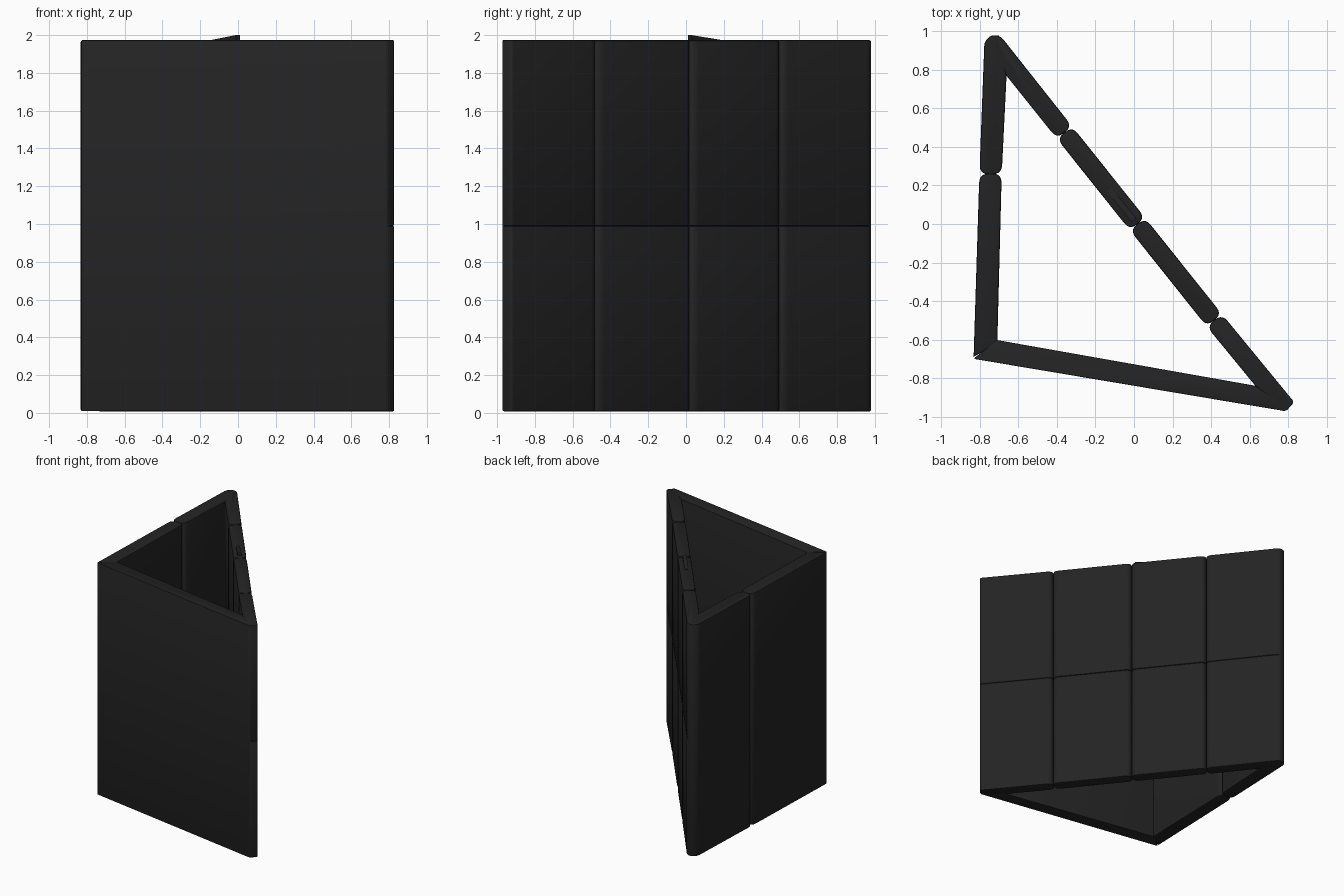
import bpy, bmesh
from mathutils import Vector

if "Cube" in bpy.data.objects:
    bpy.data.objects.remove(bpy.data.objects["Cube"])

mat = bpy.data.materials.new("matte black")
mat.diffuse_color = (0.017, 0.017, 0.017, 1)
mat.use_nodes = True
mat.node_tree.nodes["Principled BSDF"].inputs["Base Color"].default_value = mat.diffuse_color

BOTTOM, MIDDLE, TOP = 0.01, 0.99, 1.973


def outline(corners):
    """Footprint from (x, y, rounding) corners."""
    pts, n = [], len(corners)
    for i, (x, y, r) in enumerate(corners):
        p = Vector((x, y))
        if r == 0:
            pts.append(p)
            continue
        a = p + (Vector(corners[i - 1][:2]) - p).normalized() * r
        b = p + (Vector(corners[(i + 1) % n][:2]) - p).normalized() * r
        for k in range(6):
            t = k / 5
            pts.append(a * (1 - t) ** 2 + p * 2 * t * (1 - t) + b * t * t)
    return pts


def panel(name, corners, z0, z1, edge=0.01):
    """Upright padded panel with softened top and bottom rims."""
    bm = bmesh.new()
    face = bm.faces.new([bm.verts.new((p.x, p.y, z0)) for p in outline(corners)])
    up = bmesh.ops.extrude_face_region(bm, geom=[face])["geom"]
    bmesh.ops.translate(bm, vec=(0, 0, z1 - z0),
                        verts=[v for v in up if isinstance(v, bmesh.types.BMVert)])
    if edge:
        rims = [e for e in bm.edges if abs(e.verts[0].co.z - e.verts[1].co.z) < 1e-6]
        bmesh.ops.bevel(bm, geom=rims, offset=edge, segments=2, profile=0.5,
                        affect='EDGES', clamp_overlap=True)
    bmesh.ops.recalc_face_normals(bm, faces=bm.faces)
    me = bpy.data.meshes.new(name)
    bm.to_mesh(me)
    bm.free()
    me.materials.append(mat)
    ob = bpy.data.objects.new(name, me)
    bpy.context.collection.objects.link(ob)
    bpy.context.view_layer.objects.active = ob
    ob.select_set(True)
    bpy.ops.object.shade_smooth_by_angle(angle=0.6)
    ob.select_set(False)
    return ob


# Plain front panel
panel("front_panel", [(-0.835, -0.70, 0.015), (0.785, -0.972, 0.01),
                      (0.80, -0.96, 0), (0.63, -0.84, 0),
                      (-0.71, -0.603, 0)], BOTTOM, TOP, 0.006)

# Left wall: two tall strips meeting at a rounded fold
panel("left_strip_front", [(-0.833, -0.69, 0), (-0.71, -0.62, 0),
                           (-0.687, 0.262, 0.05), (-0.803, 0.262, 0.05)],
      BOTTOM, TOP)
panel("left_strip_back", [(-0.803, 0.258, 0.05), (-0.687, 0.258, 0.05),
                          (-0.662, 0.77, 0), (-0.70, 0.98, 0.01),
                          (-0.745, 0.98, 0.02), (-0.777, 0.945, 0.02)],
      BOTTOM, TOP)

# Slanted wall: four columns by two rows of padded tiles
start, end, half = Vector((-0.70, 0.90)), Vector((0.76, -0.93)), 0.051
along = (end - start).normalized()
side = Vector((-along.y, along.x))


def rail(y, s):
    """Point on the outer (s=1) or inner (s=-1) face near centre height y."""
    p = start + (end - start) * ((y - start.y) / (end.y - start.y)) + side * half * s
    return (p.x, p.y, 0.045)


folds = [0.475, 0.0, -0.50]
back_corner = [(-0.662, 0.77, 0), (-0.745, 0.98, 0.02),
               (-0.695, 0.98, 0.03), (-0.66, 0.935, 0.02)]
right_corner = [(0.832, -0.925, 0.015), (0.79, -0.972, 0.01), (0.63, -0.84, 0)]
columns = [back_corner + [rail(folds[0], 1), rail(folds[0], -1)]]
for a, b in zip(folds, folds[1:]):
    columns.append([rail(a, -1), rail(a, 1), rail(b, 1), rail(b, -1)])
columns.append([rail(folds[2], -1), rail(folds[2], 1)] + right_corner)
for i, col in enumerate(columns):
    panel(f"slanted_tile_lower_{i + 1}", col, 0.008, MIDDLE)
    panel(f"slanted_tile_upper_{i + 1}", col, MIDDLE, TOP)

# Small raised tab on the top rim beside the middle fold
a, b = Vector((0.0, 0.02)), Vector((-0.13, 0.18))
tab = panel("top_tab", [(*(a - side * 0.015), 0), (*(a + side * 0.015), 0),
                        (*(b + side * 0.015), 0), (*(b - side * 0.015), 0)],
            1.95, 2.0, 0)
for v in tab.data.vertices:
    if v.co.z > 1.99 and v.co.y > 0.1:
        v.co.z = 1.974
